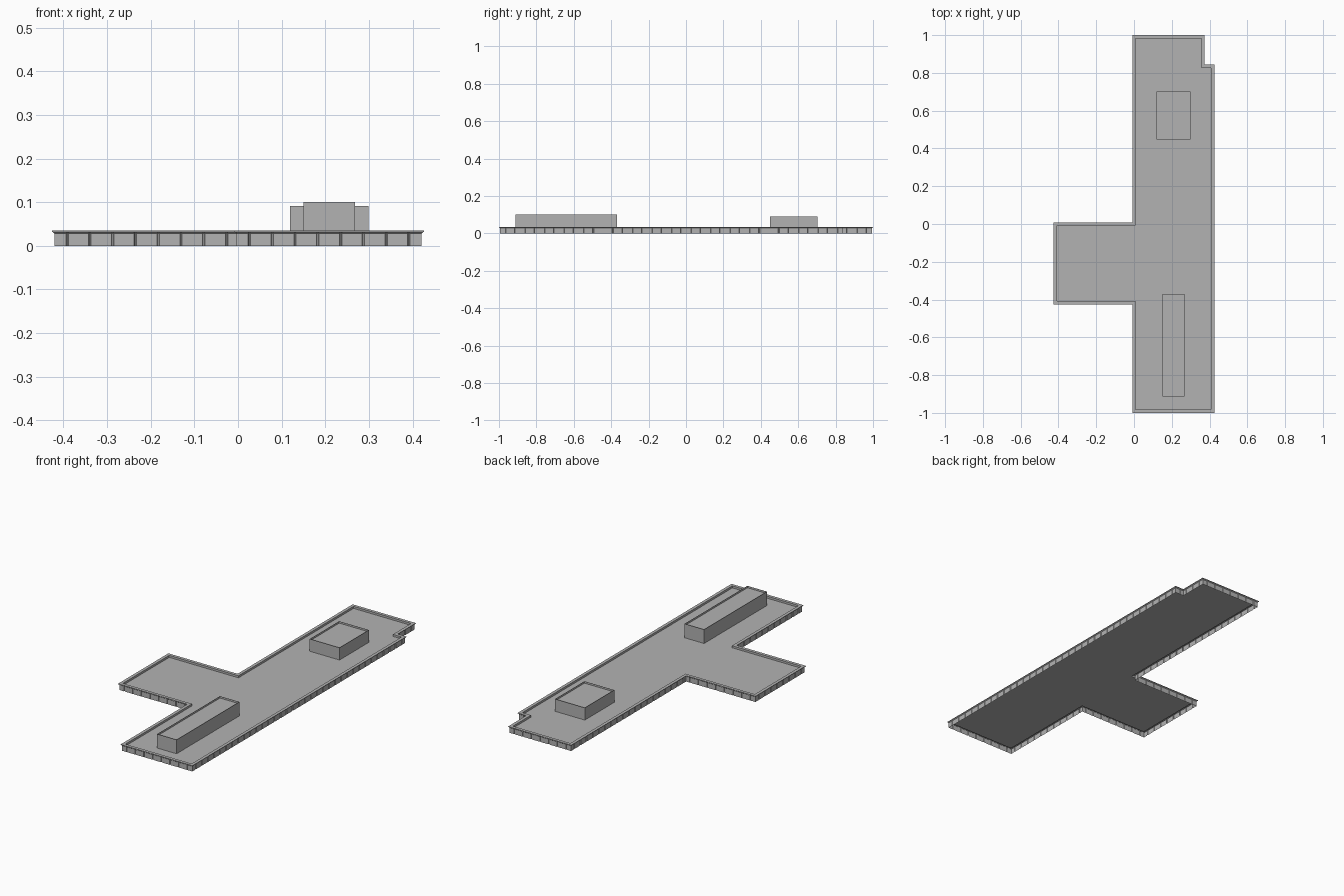
import bpy, bmesh
from mathutils import Vector

if "Cube" in bpy.data.objects:
    bpy.data.objects.remove(bpy.data.objects["Cube"])

U = 0.992 / 19          # wall module length
DECK = 0.024            # height of the recessed roof deck

grey = bpy.data.materials.new("dark_grey")
grey.diffuse_color = (0.45, 0.45, 0.45, 1)
grey.use_nodes = True
grey.node_tree.nodes["Principled BSDF"].inputs["Base Color"].default_value = grey.diffuse_color


def finish(name, bm):
    me = bpy.data.meshes.new(name)
    bm.to_mesh(me)
    bm.free()
    me.materials.append(grey)
    ob = bpy.data.objects.new(name, me)
    bpy.context.collection.objects.link(ob)
    return ob


# Footprint in wall modules, counter-clockwise
outline = [Vector(p) * U for p in [
    (0, -19), (8, -19), (8, 16), (7, 16), (7, 19),
    (0, 19), (0, 0), (-8, 0), (-8, -8), (0, -8)]]
N = len(outline)


def normal(i):
    d = (outline[(i + 1) % N] - outline[i % N]).normalized()
    return Vector((d.y, -d.x))


def sweep(bm, pts, profile):
    """Skin a closed outline through (offset, z) steps; return last ring."""
    prev = None
    for off, z in profile:
        ring = [bm.verts.new((*(p + off * n), z)) for p, n in pts]
        if prev:
            k = len(ring)
            for i in range(k):
                j = (i + 1) % k
                bm.faces.new((prev[i], prev[j], ring[j], ring[i]))
        prev = ring
    return prev


corners = [(outline[i], normal(i - 1) + normal(i)) for i in range(N)]

# Panelled wall: a narrow groove at the middle of every module
bm = bmesh.new()
path = []
for i in range(N):
    a, b, n = outline[i], outline[(i + 1) % N], normal(i)
    t = (b - a).normalized()
    path.append(corners[i])
    for k in range(round((b - a).length / U)):
        c = a + t * U * (k + 0.5)
        for s, depth in [(-0.0028, 0), (-0.0014, 0.003), (0.0014, 0.003), (0.0028, 0)]:
            path.append((c + t * s - n * depth, n))
sweep(bm, path, [(0.003, 0), (0.003, 0.028), (0.005, 0.030)])
finish("panelled_wall", bm)

# Overhanging cornice, parapet and recessed deck; underside stays open
bm = bmesh.new()
ring = sweep(bm, corners, [(0.003, 0.029), (0.008, 0.032), (0.008, 0.035),
                           (-0.009, 0.035), (-0.009, DECK)])
bm.faces.new(ring)
finish("roof_parapet", bm)


# Rooftop housings: thin walls with a sunken lid
def housing(name, x0, x1, y0, y1, top):
    bm = bmesh.new()
    pts = [(Vector(p), Vector(n)) for p, n in [
        ((x0, y0), (-1, -1)), ((x1, y0), (1, -1)),
        ((x1, y1), (1, 1)), ((x0, y1), (-1, 1))]]
    ring = sweep(bm, pts, [(0, DECK), (0, top), (-0.001, top), (-0.001, top - 0.01)])
    bm.faces.new(ring)
    finish(name, bm)


housing("rear_housing", 0.119, 0.299, 0.448, 0.702, 0.091)
housing("front_housing", 0.15, 0.268, -0.912, -0.37, 0.10)
